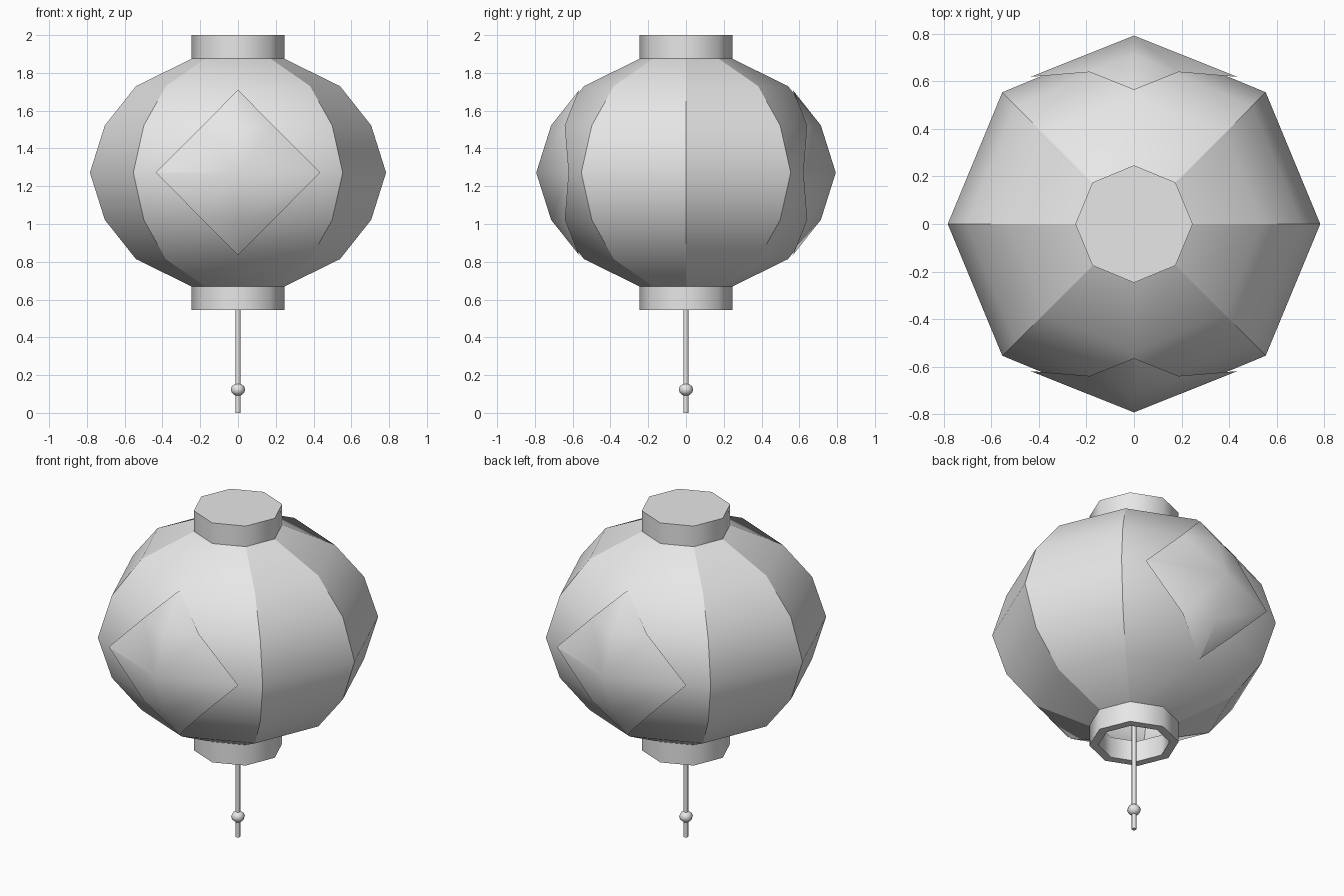
import bpy, bmesh, math
from mathutils import Matrix, Vector

if "Cube" in bpy.data.objects:
    bpy.data.objects.remove(bpy.data.objects["Cube"], do_unlink=True)

paper = bpy.data.materials.new("light_grey")
paper.use_nodes = True
paper.diffuse_color = (0.8, 0.8, 0.8, 1)
paper.node_tree.nodes["Principled BSDF"].inputs["Base Color"].default_value = (0.8, 0.8, 0.8, 1)

SIDES = 8
MID = 1.272


def finish(bm, name, sharp=math.radians(50)):
    """Smooth the faces, keep steep edges sharp and make the object."""
    for f in bm.faces:
        f.smooth = True
    for e in bm.edges:
        if e.calc_face_angle(0) > sharp:
            e.smooth = False
    mesh = bpy.data.meshes.new(name)
    bm.to_mesh(mesh)
    bm.free()
    mesh.materials.append(paper)
    obj = bpy.data.objects.new(name, mesh)
    bpy.context.collection.objects.link(obj)
    return obj


def lathe(profile, sides=SIDES):
    """Turn a (radius, height) profile around the z axis."""
    bm = bmesh.new()
    verts = [bm.verts.new((r, 0, z)) for r, z in profile]
    edges = [bm.edges.new(pair) for pair in zip(verts, verts[1:])]
    bmesh.ops.spin(bm, geom=verts + edges, cent=(0, 0, 0), axis=(0, 0, 1),
                   angle=math.tau, steps=sides, use_merge=True)
    bmesh.ops.remove_doubles(bm, verts=bm.verts, dist=0.0005)
    bmesh.ops.recalc_face_normals(bm, faces=bm.faces)
    return bm


# Faceted paper body, open at both collars
half = [(0.705, 0.25), (0.54, 0.458), (0.245, 0.603)]
profile = [(r, MID - z) for r, z in reversed(half)] + [(0.784, MID)] + [(r, MID + z) for r, z in half]
body = lathe(profile)
diamond = body.copy()
for e in body.edges:
    a, b = e.verts
    upright = abs(a.co.z - b.co.z) > 0.01
    if upright and abs(a.co.x) > 0.01:
        e.smooth = False
finish(body, "lantern_body")

# Diamond panels, cut from the body shape and raised slightly
WIDE, TALL = 0.435, 0.438
cuts = [(Vector(), Vector((0, 1, 0)))]
for sx in (-1, 1):
    for sz in (-1, 1):
        cuts.append((Vector((sx * WIDE, 0, MID)), Vector((sx / WIDE, 0, sz / TALL)).normalized()))
for co, no in cuts:
    bmesh.ops.bisect_plane(diamond, geom=diamond.verts[:] + diamond.edges[:] + diamond.faces[:],
                           plane_co=co, plane_no=no, clear_outer=True)
for v in diamond.verts:
    v.co.y -= 0.009 + 0.015 * abs(v.co.x)
back = diamond.copy()
bmesh.ops.rotate(back, verts=back.verts, cent=(0, 0, 0), matrix=Matrix.Rotation(math.pi, 3, "Z"))
finish(diamond, "front_diamond")
finish(back, "back_diamond")

# Solid top collar and hollow bottom collar
R = 0.247
finish(lathe([(0, 1.875), (R, 1.875), (R, 2.0), (0, 2.0)]), "top_collar")
finish(lathe([(R, 0.545), (R, 0.672), (0.197, 0.672), (0.197, 0.545), (R, 0.545)]), "bottom_collar")

# Hanging cord with its bead
finish(lathe([(0, 0), (0.013, 0), (0.013, 0.672), (0, 0.672)]), "cord")
bead = bmesh.new()
bmesh.ops.create_uvsphere(bead, u_segments=SIDES, v_segments=6, radius=0.038,
                          matrix=Matrix.Translation((0, 0, 0.123)) @ Matrix.Diagonal((1, 1, 0.87, 1)))
finish(bead, "bead")
